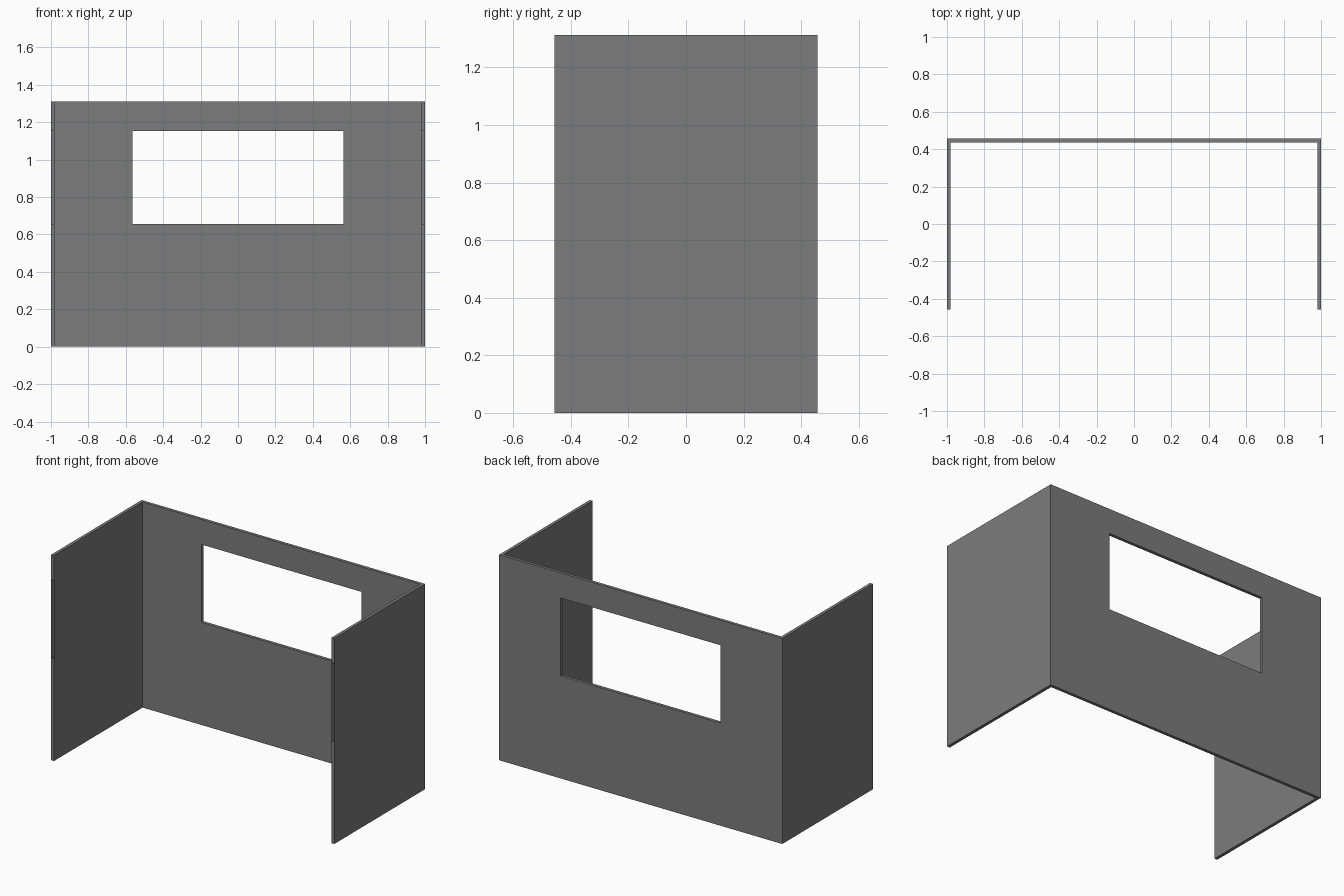
import bpy, bmesh
from mathutils import Vector

if "Cube" in bpy.data.objects:
    bpy.data.objects.remove(bpy.data.objects["Cube"])

W, D, H, T = 1.0, 0.457, 1.312, 0.02      # half width, half depth, height, wall thickness
WX, Z0, Z1 = 0.565, 0.655, 1.152          # window half width, sill and head heights

grey = bpy.data.materials.new("mid grey")
grey.diffuse_color = (0.2, 0.2, 0.2, 1)
grey.use_nodes = True
grey.node_tree.nodes["Principled BSDF"].inputs["Base Color"].default_value = grey.diffuse_color

bm = bmesh.new()

# U-shaped wall plan, raised to full height
plan = [(-W, -D), (-W + T, -D), (-W + T, D - T), (W - T, D - T),
        (W - T, -D), (W, -D), (W, D), (-W, D)]
base = bm.faces.new([bm.verts.new((x, y, 0)) for x, y in plan])
top = bmesh.ops.extrude_face_region(bm, geom=[base], use_keep_orig=True)
bmesh.ops.translate(bm, vec=(0, 0, H),
                    verts=[g for g in top["geom"] if isinstance(g, bmesh.types.BMVert)])


# Cut lines around the window band
def cut(co, no):
    bmesh.ops.bisect_plane(bm, geom=bm.verts[:] + bm.edges[:] + bm.faces[:],
                           plane_co=Vector(co), plane_no=Vector(no))


for z in (Z0, Z1):
    cut((0, 0, z), (0, 0, 1))
for x in (-WX, WX):
    cut((x, 0, 0), (1, 0, 0))


def band_faces(test):
    return [f for f in bm.faces
            if Z0 < f.calc_center_median().z < Z1 and test(f.calc_center_median())]


# Window opening with its reveal
bmesh.ops.delete(bm, geom=band_faces(lambda c: abs(c.x) < WX), context='FACES')
bmesh.ops.bridge_loops(bm, edges=[e for e in bm.edges if e.is_boundary])
bmesh.ops.recalc_face_normals(bm, faces=bm.faces[:])

# Open slots in the front ends of the side walls
bmesh.ops.delete(bm, geom=band_faces(lambda c: c.y < -D + 0.001), context='FACES_ONLY')

mesh = bpy.data.meshes.new("booth_walls")
bm.to_mesh(mesh)
bm.free()
mesh.materials.append(grey)
bpy.context.collection.objects.link(bpy.data.objects.new("booth_walls", mesh))
